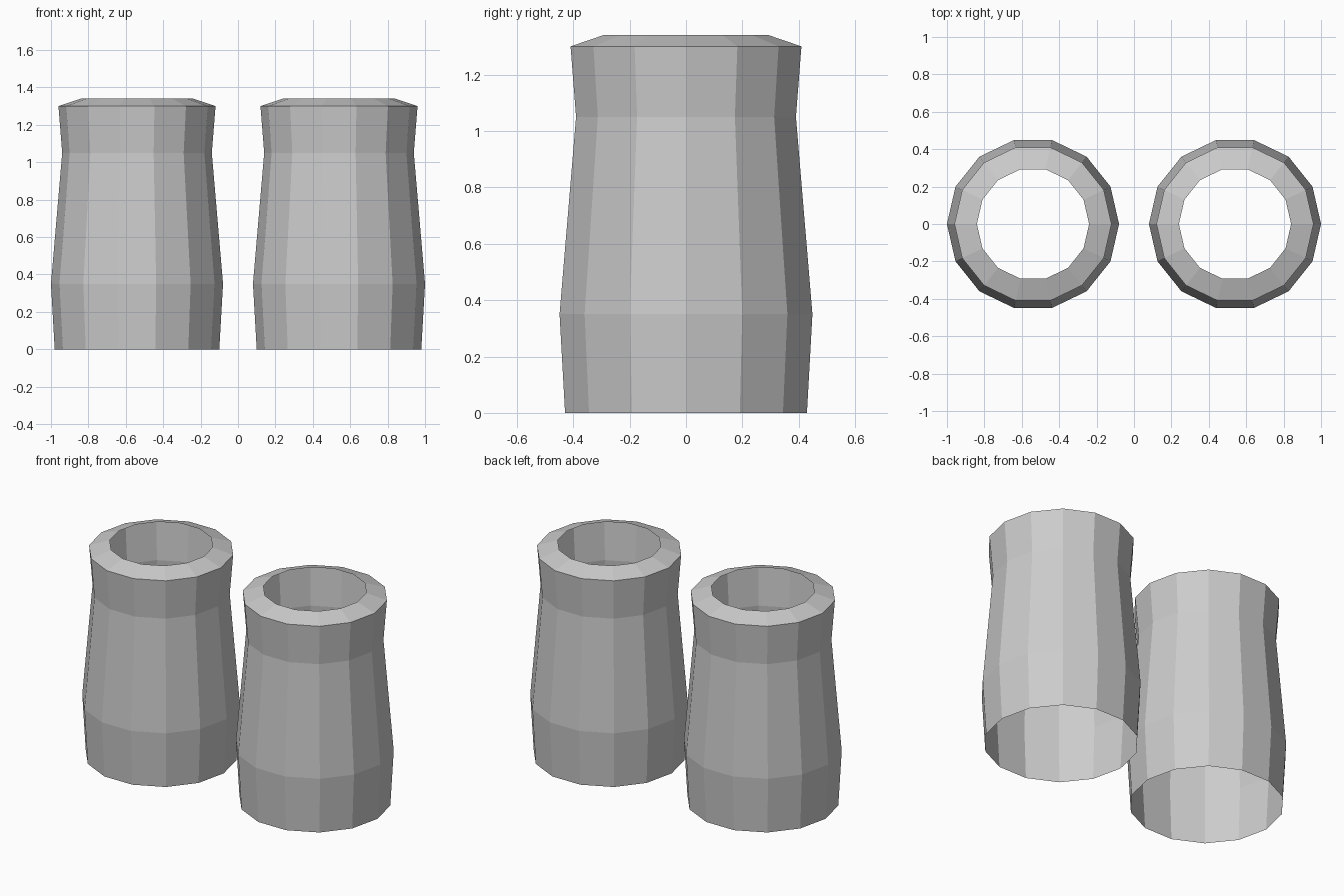
import bpy, bmesh
from math import cos, sin, tau

if "Cube" in bpy.data.objects:
    bpy.data.objects.remove(bpy.data.objects["Cube"])

SIDES = 14
# Outer wall from the open foot to the inward rim: (radius, height)
PROFILE = [(0.44, 0.0), (0.46, 0.35), (0.40, 1.05), (0.42, 1.30), (0.30, 1.34)]


def open_tube(name, x):
    bm = bmesh.new()
    rings = [[bm.verts.new((r * cos(tau * i / SIDES), r * sin(tau * i / SIDES), z))
              for i in range(SIDES)] for r, z in PROFILE]
    for low, high in zip(rings, rings[1:]):
        for i in range(SIDES):
            j = (i + 1) % SIDES
            bm.faces.new((low[i], low[j], high[j], high[i]))
    mesh = bpy.data.meshes.new(name)
    bm.to_mesh(mesh)
    bm.free()
    obj = bpy.data.objects.new(name, mesh)
    obj.location.x = x
    bpy.context.collection.objects.link(obj)


# Matching pair of flat-shaded sleeves, open at both ends
open_tube("left_sleeve", -0.54)
open_tube("right_sleeve", 0.54)
